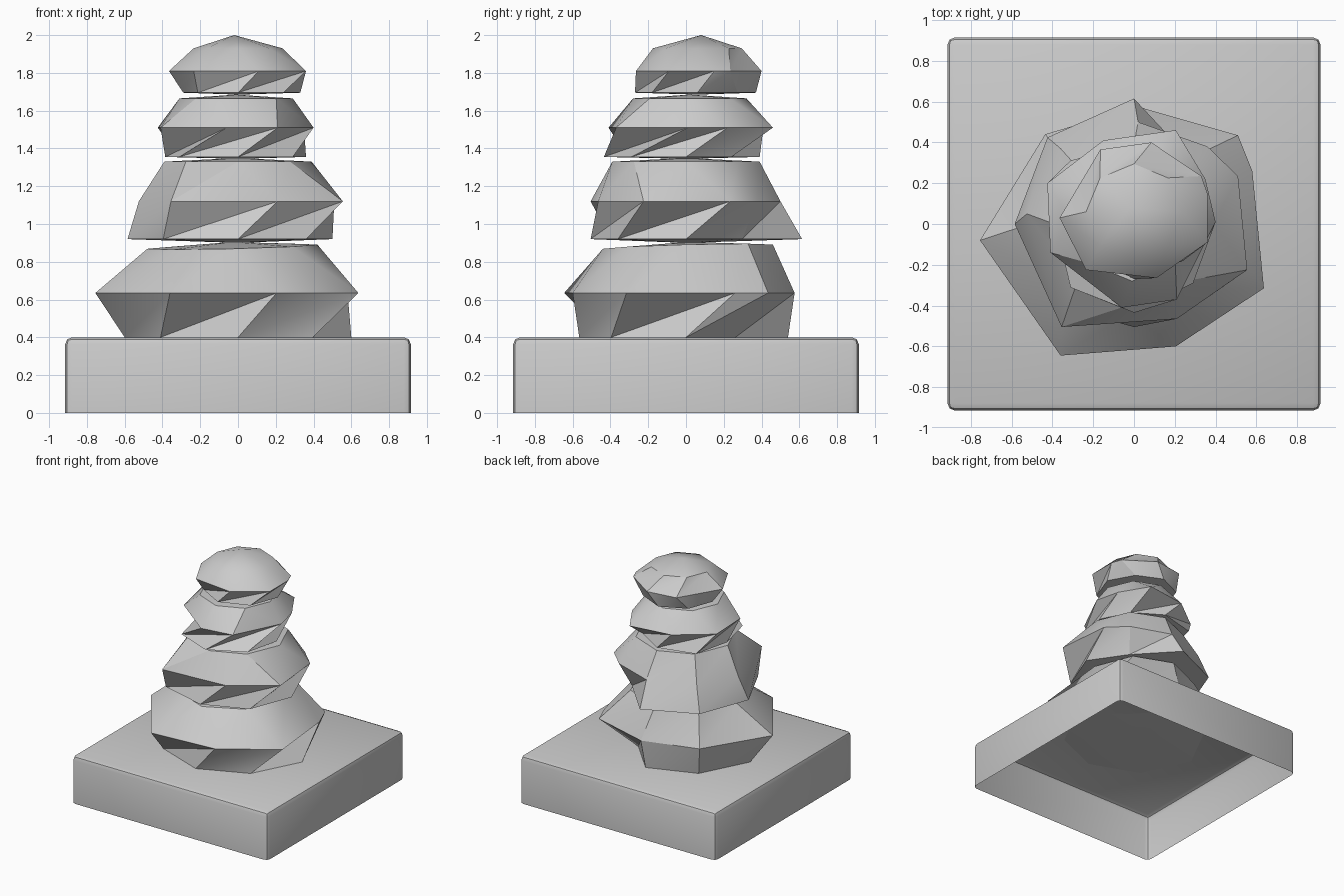
import bpy, bmesh, math
from mathutils import Vector

if "Cube" in bpy.data.objects:
    bpy.data.objects.remove(bpy.data.objects["Cube"])


def finish(name, bm, angle):
    bmesh.ops.recalc_face_normals(bm, faces=bm.faces)
    mesh = bpy.data.meshes.new(name)
    bm.to_mesh(mesh)
    bm.free()
    ob = bpy.data.objects.new(name, mesh)
    bpy.context.collection.objects.link(ob)
    bpy.ops.object.select_all(action='DESELECT')
    ob.select_set(True)
    bpy.context.view_layer.objects.active = ob
    bpy.ops.object.shade_smooth_by_angle(angle=math.radians(angle))
    return ob


def polar(radii, centre, z):
    # eight evenly turned points, starting on the left and going round the front
    pts = []
    for i, r in enumerate(radii):
        a = math.pi + i * math.pi / 4
        pts.append(Vector((centre[0] + r * math.cos(a), centre[1] + r * math.sin(a), z)))
    return pts


def stone(name, heights, foot, belly, shoulder, foot_centre=(0, 0), tilt=0.0, apex=None):
    # heights: underside, foot ring, belly ring, shoulder ring, top
    z0, z1, z2, z3, z4 = heights
    cx, cy, r = shoulder
    rings = [polar(foot, foot_centre, z1),
             [Vector((x, y, z2)) for x, y in belly],
             polar([r] * 8, (cx, cy), z3)]
    for p in rings[2]:
        p.z += tilt * (p.x - cx + p.y - cy)
    bm = bmesh.new()
    rows = [[bm.verts.new(p) for p in ring] for ring in rings]
    low = bm.verts.new((foot_centre[0], foot_centre[1], z0))
    ax, ay = apex or (cx, cy)
    high = bm.verts.new((ax, ay, z4))
    for i in range(8):
        j = (i + 1) % 8
        bm.faces.new((low, rows[0][j], rows[0][i]))
        for a, b in zip(rows, rows[1:]):
            bm.faces.new((a[i], a[j], b[j]))
            bm.faces.new((a[i], b[j], b[i]))
        bm.faces.new((rows[2][i], rows[2][j], high))
    return finish(name, bm, 30)


# Plinth: open underneath, with rounded upper and corner edges
bm = bmesh.new()
bmesh.ops.create_cube(bm, size=1)
for v in bm.verts:
    v.co = Vector((v.co.x * 1.83, v.co.y * 1.83, (v.co.z + 0.5) * 0.4))
bottom = [f for f in bm.faces if f.calc_center_median().z < 0.01]
bmesh.ops.delete(bm, geom=bottom, context='FACES_ONLY')
edges = [e for e in bm.edges if max(v.co.z for v in e.verts) > 0.3]
bmesh.ops.bevel(bm, geom=edges, offset=0.037, segments=2, profile=0.5, affect='EDGES')
finish("plinth", bm, 40)

# Stacked stones, from the largest up
stone("bottom_stone", (0.385, 0.40, 0.635, 0.88, 0.905),
      (0.60, 0.58, 0.565, 0.56, 0.60, 0.37, 0.54, 0.56),
      ((-0.755, -0.08), (-0.36, -0.645), (0.205, -0.60), (0.637, -0.315),
       (0.58, 0.26), (0.51, 0.435), (0.02, 0.575), (-0.435, 0.44)),
      (-0.03, 0.01, 0.45), tilt=0.025)

stone("lower_middle_stone", (0.90, 0.92, 1.12, 1.33, 1.35),
      (0.585, 0.56, 0.505, 0.51, 0.50, 0.42, 0.615, 0.60),
      ((-0.525, 0.05), (-0.355, -0.505), (0.21, -0.465), (0.555, -0.225),
       (0.51, 0.235), (0.36, 0.38), (0.02, 0.50), (-0.36, 0.37)),
      (0.0, 0.0, 0.39))

stone("upper_middle_stone", (1.345, 1.355, 1.51, 1.665, 1.685),
      (0.385, 0.44, 0.435, 0.41, 0.36, 0.34, 0.39, 0.44),
      ((-0.41, -0.14), (-0.06, -0.41), (0.21, -0.37), (0.40, 0.01),
       (0.35, 0.22), (0.205, 0.46), (-0.15, 0.41), (-0.425, 0.20)),
      (-0.01, 0.02, 0.30))

stone("top_stone", (1.685, 1.695, 1.81, 1.93, 2.0),
      (0.29, 0.30, 0.33, 0.34, 0.33, 0.30, 0.31, 0.30),
      ((-0.365, 0.03), (-0.235, -0.225), (0.11, -0.265), (0.36, -0.09),
       (0.36, 0.15), (0.33, 0.235), (0.085, 0.40), (-0.165, 0.365)),
      (0.0, 0.06, 0.235), foot_centre=(0, 0.06), apex=(-0.02, 0.08))
